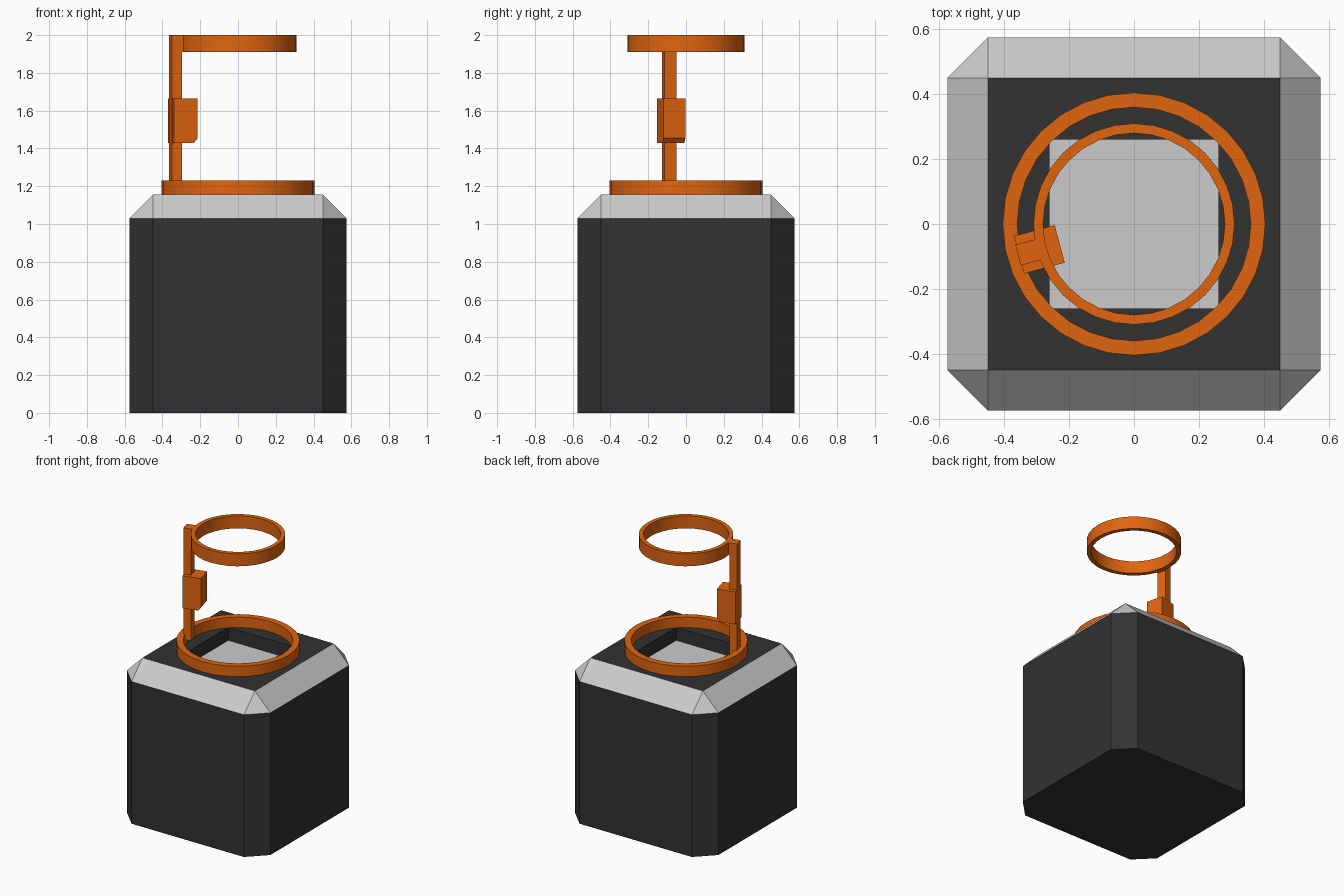
import bpy, bmesh
from math import sin, cos, radians, tau
from mathutils import Matrix

if "Cube" in bpy.data.objects:
    bpy.data.objects.remove(bpy.data.objects["Cube"])


def material(name, rgb):
    m = bpy.data.materials.new(name)
    m.diffuse_color = (*rgb, 1)
    m.use_nodes = True
    m.node_tree.nodes["Principled BSDF"].inputs["Base Color"].default_value = m.diffuse_color
    return m


DARK = material("dark_grey", (0.032, 0.032, 0.032))
LIGHT = material("light_grey", (0.6, 0.6, 0.6))
ORANGE = material("orange", (0.75, 0.13, 0.005))


def finish(bm, name, mats, smooth=False):
    bmesh.ops.recalc_face_normals(bm, faces=bm.faces)
    me = bpy.data.meshes.new(name)
    bm.to_mesh(me)
    bm.free()
    ob = bpy.data.objects.new(name, me)
    bpy.context.collection.objects.link(ob)
    for m in mats:
        me.materials.append(m)
    if smooth:
        bpy.ops.object.select_all(action='DESELECT')
        ob.select_set(True)
        bpy.context.view_layer.objects.active = ob
        bpy.ops.object.shade_smooth_by_angle(angle=radians(30))
    return ob


def four_fold(bm, points, z):
    """Repeat corner points around z in quarter turns."""
    out = []
    for k in range(4):
        c, s = round(cos(k * tau / 4)), round(sin(k * tau / 4))
        out += [bm.verts.new((x * c - y * s, x * s + y * c, z)) for x, y in points]
    return out


def bridge(bm, a, b, mat):
    n = len(a)
    for i in range(n):
        j = (i + 1) % n
        bm.faces.new((a[i], a[j], b[j], b[i])).material_index = mat


# Body: chamfered box, pale top chamfers, square recess with pale floor
bm = bmesh.new()
octagon = [(0.575, 0.45), (0.45, 0.575)]
base = four_fold(bm, octagon, 0)
shoulder = four_fold(bm, octagon, 1.03)
top = four_fold(bm, [(0.45, 0.45)], 1.155)
rim = four_fold(bm, [(0.26, 0.26)], 1.155)
floor = four_fold(bm, [(0.26, 0.26)], 1.06)
bm.faces.new(base)
bridge(bm, base, shoulder, 0)
for k in range(4):
    a, b, c = shoulder[2 * k], shoulder[2 * k + 1], shoulder[(2 * k + 2) % 8]
    bm.faces.new((a, b, top[k])).material_index = 1
    bm.faces.new((b, c, top[(k + 1) % 4], top[k])).material_index = 1
bridge(bm, top, rim, 0)
bridge(bm, rim, floor, 0)
bm.faces.new(floor).material_index = 1
finish(bm, "body", [DARK, LIGHT])


def ring(name, r_in, r_out, z0, z1, n=32):
    bm = bmesh.new()
    loops = [[bm.verts.new((r * cos(tau * i / n), r * sin(tau * i / n), z)) for i in range(n)]
             for r, z in ((r_in, z0), (r_out, z0), (r_out, z1), (r_in, z1))]
    for i in range(4):
        bridge(bm, loops[i], loops[(i + 1) % 4], 0)
    finish(bm, name, [ORANGE], smooth=True)


# Rings: lower one on the body, smaller one held above
ring("lower_ring", 0.36, 0.405, 1.155, 1.23)
ring("upper_ring", 0.28, 0.31, 1.91, 2.0)


def side_part(name, profile, half_width):
    """Extrude a (radius, z) profile sideways and swing it to the arm's angle."""
    bm = bmesh.new()
    a, b = ([bm.verts.new((r, t, z)) for r, z in profile] for t in (-half_width, half_width))
    bm.faces.new(a)
    bm.faces.new(b)
    bridge(bm, a, b, 0)
    bm.transform(Matrix.Rotation(radians(195), 4, 'Z'))
    finish(bm, name, [ORANGE])


# Arm: post with a short foot in the lower ring and a head joining the upper ring
side_part("post", [(0.315, 1.19), (0.37, 1.19), (0.37, 2.0), (0.29, 2.0),
                   (0.29, 1.91), (0.315, 1.91)], 0.033)
# Clamp block partway up the post
side_part("clamp_block", [(0.237, 1.455), (0.257, 1.43), (0.367, 1.43),
                          (0.367, 1.665), (0.237, 1.665)], 0.06)
